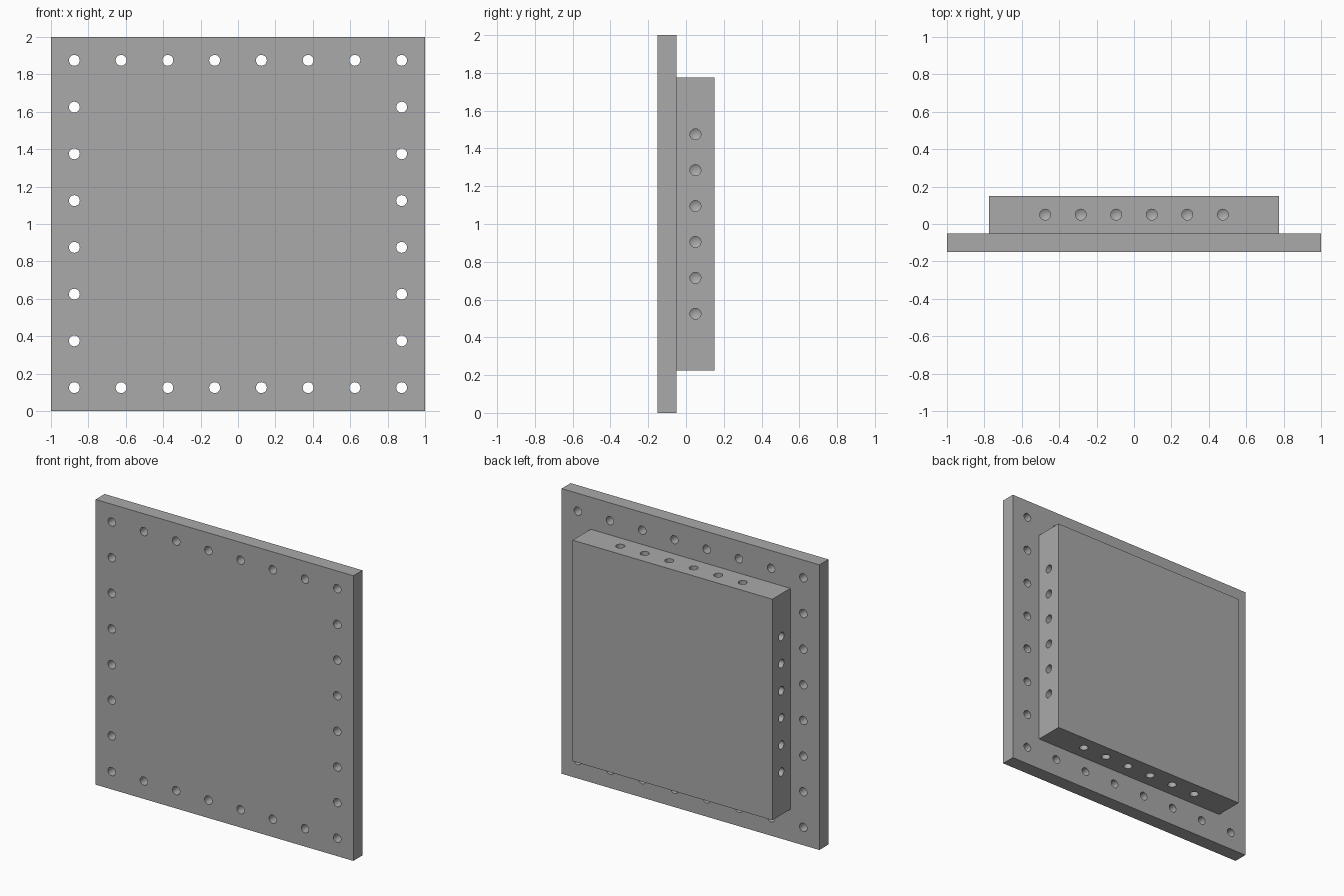
import bpy
import bmesh
from math import radians
from mathutils import Matrix, Vector

cube = bpy.data.objects.get("Cube")
if cube:
    bpy.data.objects.remove(cube, do_unlink=True)

grey = bpy.data.materials.new("plain grey")
grey.use_nodes = True
colour = (0.4, 0.4, 0.4, 1)
grey.diffuse_color = colour
grey.node_tree.nodes["Principled BSDF"].inputs["Base Color"].default_value = colour

HOLE_RADIUS = 0.029


def make_object(name, bm):
    bmesh.ops.recalc_face_normals(bm, faces=bm.faces)
    mesh = bpy.data.meshes.new(name)
    bm.to_mesh(mesh)
    bm.free()
    obj = bpy.data.objects.new(name, mesh)
    bpy.context.collection.objects.link(obj)
    mesh.materials.append(grey)
    return obj


def make_box(name, size, centre):
    bm = bmesh.new()
    bmesh.ops.create_cube(bm, size=1, matrix=Matrix.LocRotScale(centre, None, size))
    return make_object(name, bm)


def add_drill(bm, start, direction, depth, tip=0):
    """Round cutter from just outside start along direction, with a pointed tip."""
    lead = 0.02
    axis = Vector(direction)
    length = depth + lead
    turn = axis.to_track_quat('Z', 'Y').to_matrix().to_4x4()
    place = Matrix.Translation(Vector(start) + axis * (length / 2 - lead)) @ turn
    made = bmesh.ops.create_cone(bm, cap_ends=True, segments=32, radius1=HOLE_RADIUS,
                                 radius2=HOLE_RADIUS, depth=length, matrix=place)
    if tip:
        faces = {f for v in made["verts"] for f in v.link_faces}
        end = max(faces, key=lambda f: f.calc_center_median().dot(axis))
        centre = bmesh.ops.poke(bm, faces=[end])["verts"][0]
        centre.co += axis * tip


def drill_out(obj, bm):
    """Cut the drills from the part, then shade the bores smooth."""
    cutter = make_object("hole_cutter", bm)
    cutter.hide_render = True
    cut = obj.modifiers.new("holes", 'BOOLEAN')
    cut.operation = 'DIFFERENCE'
    cut.solver = 'EXACT'
    cut.object = cutter
    bpy.ops.object.select_all(action='DESELECT')
    bpy.context.view_layer.objects.active = obj
    obj.select_set(True)
    bpy.ops.object.modifier_apply(modifier=cut.name)
    bpy.data.objects.remove(cutter, do_unlink=True)
    bpy.ops.object.shade_smooth_by_angle(angle=radians(25))


# Square flange with through holes around its rim
flange = make_box("flange_plate", (2, 0.1, 2), (0, -0.1, 1))
drills = bmesh.new()
for i in range(8):
    for j in range(8):
        if i in (0, 7) or j in (0, 7):
            start = (-0.875 + 0.25 * i, -0.15, 0.125 + 0.25 * j)
            add_drill(drills, start, (0, 1, 0), 0.12)
drill_out(flange, drills)

# Raised block with a row of blind holes in each of its four edges
HALF = 0.775
block = make_box("raised_block", (2 * HALF, 0.2, 2 * HALF), (0, 0.05, 1))
drills = bmesh.new()
for i in range(6):
    along = -0.475 + 0.19 * i
    for side in (-1, 1):
        add_drill(drills, (side * HALF, 0.05, 1 + along), (-side, 0, 0), 0.12, 0.017)
        add_drill(drills, (along, 0.05, 1 + side * HALF), (0, 0, -side), 0.12, 0.017)
drill_out(block, drills)
